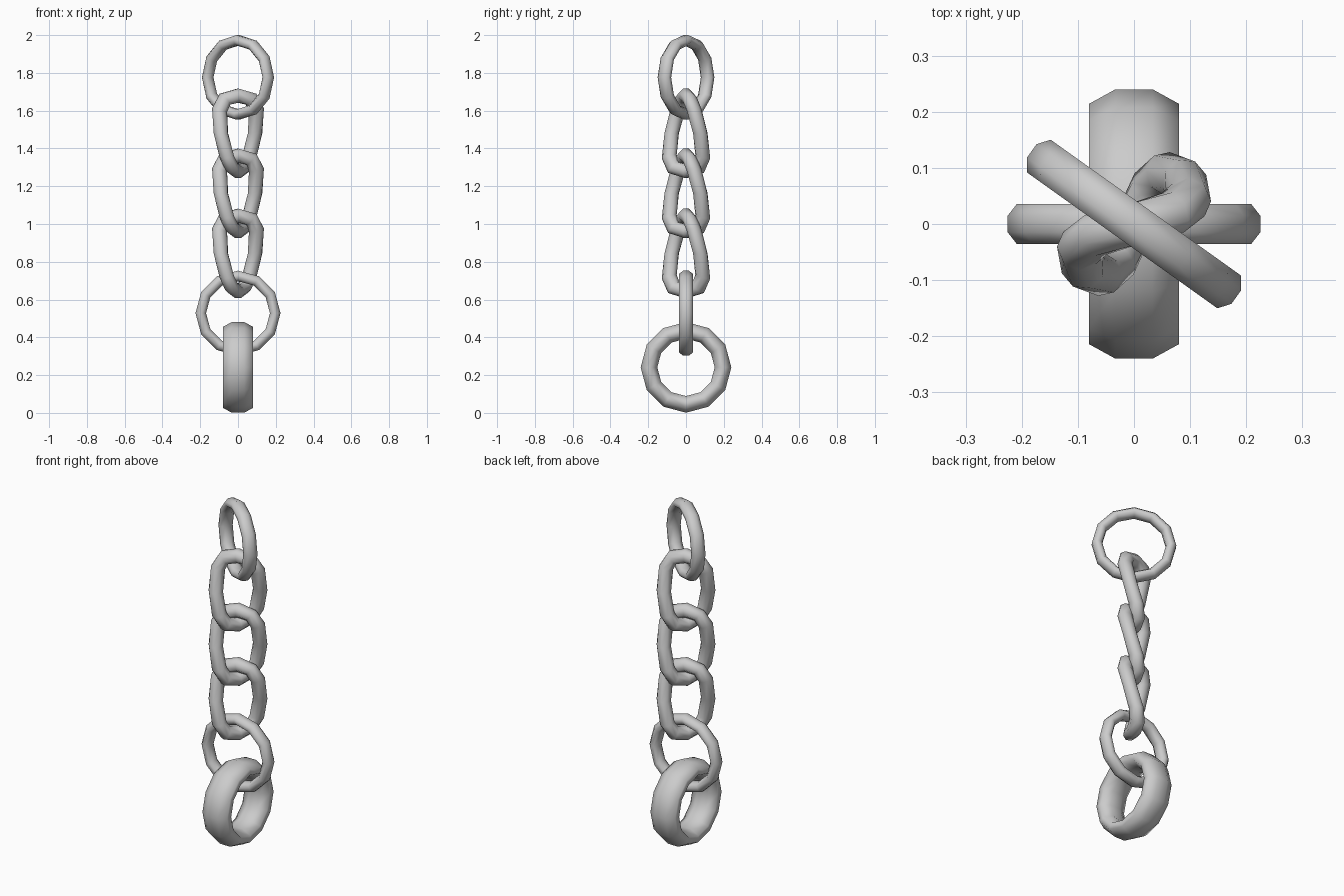
import bpy, bmesh
from math import sin, cos, pi, copysign, radians
from mathutils import Vector, Matrix

cube = bpy.data.objects.get("Cube")
if cube:
    bpy.data.objects.remove(cube, do_unlink=True)

steel = bpy.data.materials.new("grey steel")
steel.use_nodes = True
colour = (0.6, 0.6, 0.6, 1)
steel.diffuse_color = colour
steel.node_tree.nodes["Principled BSDF"].inputs["Base Color"].default_value = colour

SEGMENTS = 12
# Octagonal tube section: (outward, sideways)
SECTION = [(cos(a), sin(a)) for a in (pi / 8 + i * pi / 4 for i in range(8))]
SECTION_SCALE = 1 / cos(pi / 8)


def make_loop(name, half_width, half_height, thick, depth, centre_z,
              turn=0.0, twist=0.0, roundness=1.0):
    """Closed tube in the xz plane, turned and twisted about z."""
    bm = bmesh.new()

    def path(t):
        c, s = cos(t), sin(t)
        return Vector((half_width * copysign(abs(c) ** roundness, c), 0,
                       half_height * copysign(abs(s) ** roundness, s)))

    rings = []
    for i in range(SEGMENTS):
        t = 2 * pi * i / SEGMENTS
        p = path(t)
        tangent = (path(t + 0.25) - path(t - 0.25)).normalized()
        outward = tangent.cross(Vector((0, -1, 0))).normalized()
        if outward.dot(p) < 0:
            outward.negate()
        ring = []
        for u, v in SECTION:
            q = p + (outward * u * thick + Vector((0, v * depth, 0))) * SECTION_SCALE
            spin = turn - twist * q.z / (2 * (half_height + thick))
            q = Matrix.Rotation(spin, 3, 'Z') @ q
            ring.append(bm.verts.new(q + Vector((0, 0, centre_z))))
        rings.append(ring)
    for i, ring in enumerate(rings):
        after = rings[(i + 1) % SEGMENTS]
        for j in range(len(ring)):
            k = (j + 1) % len(ring)
            bm.faces.new((ring[j], ring[k], after[k], after[j]))
    bmesh.ops.recalc_face_normals(bm, faces=bm.faces)
    for face in bm.faces:
        face.smooth = True
    mesh = bpy.data.meshes.new(name)
    bm.to_mesh(mesh)
    bm.free()
    mesh.materials.append(steel)
    obj = bpy.data.objects.new(name, mesh)
    bpy.context.collection.objects.link(obj)
    return obj


# Thick end ring, facing sideways
make_loop("bottom_ring", 0.196, 0.196, 0.044, 0.08, 0.241, turn=pi / 2)

# Thin connecting rings at both ends of the chain
make_loop("lower_ring", 0.197, 0.197, 0.028, 0.036, 0.528)
make_loop("top_ring", 0.197, 0.197, 0.027, 0.036, 1.776, turn=radians(-35.5))

# Three twisted chain links
for n in range(3):
    make_loop(f"chain_link_{n + 1}", 0.118, 0.2, 0.037, 0.037, 1.48 - n * 0.318,
              turn=radians(40), twist=radians(62), roundness=0.7)
